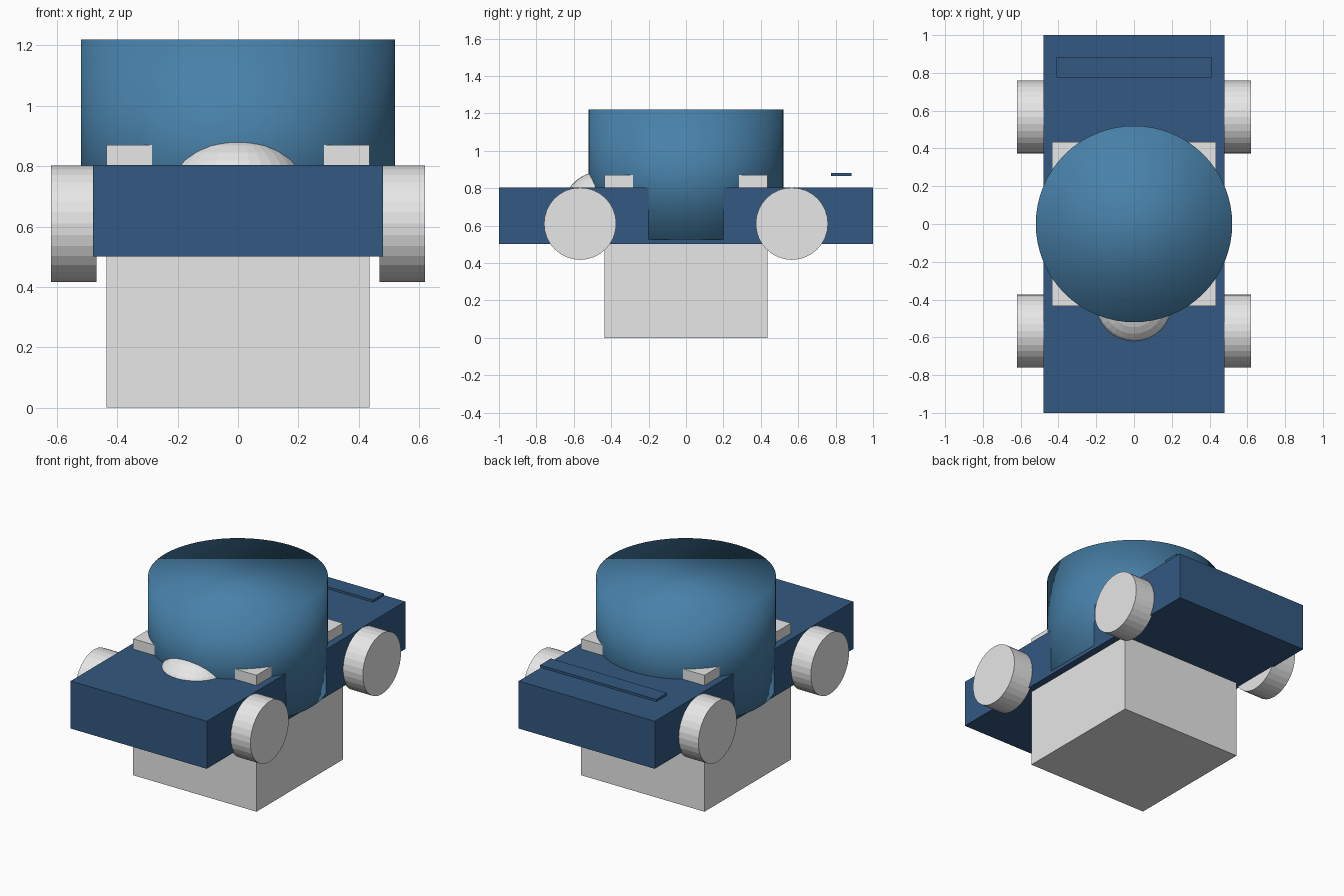
import bpy
from math import pi

cube = bpy.data.objects.get("Cube")
if cube:
    bpy.data.objects.remove(cube, do_unlink=True)


def material(name, rgb):
    mat = bpy.data.materials.new(name)
    mat.use_nodes = True
    color = (*rgb, 1)
    mat.diffuse_color = color
    mat.node_tree.nodes["Principled BSDF"].inputs["Base Color"].default_value = color
    return mat


navy = material("navy blue", (0.033, 0.098, 0.22))
blue = material("mid blue", (0.065, 0.22, 0.40))
grey = material("light grey", (0.8, 0.8, 0.8))


def finish(name, mat):
    obj = bpy.context.object
    obj.name = name
    obj.data.materials.append(mat)
    return obj


def box(name, mat, center, size):
    bpy.ops.mesh.primitive_cube_add(size=1, location=center)
    obj = finish(name, mat)
    obj.scale = size
    return obj


# Base block, its corners poking through the deck
box("base_block", grey, (0, 0, 0.435), (0.87, 0.87, 0.87))

# Long flat car body
box("body", navy, (0, 0, 0.653), (0.96, 2, 0.303))

# Floating rear spoiler
box("spoiler", navy, (0, 0.83, 0.873), (0.82, 0.11, 0.016))

# Round cabin, smooth over its caps too
bpy.ops.mesh.primitive_cylinder_add(vertices=64, radius=0.52, depth=0.695,
                                    location=(0, 0, 0.8725))
finish("cabin", blue)
bpy.ops.object.shade_smooth()

# Domed bump on the bonnet
bpy.ops.mesh.primitive_uv_sphere_add(segments=32, ring_count=16, radius=1,
                                     location=(0, -0.42, 0.72))
bump = finish("bonnet_bump", grey)
bump.scale = (0.228, 0.228, 0.178)

# Wheels
for side, x in (("left", 1), ("right", -1)):
    for end, y in (("front", -1), ("rear", 1)):
        bpy.ops.mesh.primitive_cylinder_add(
            vertices=32, radius=0.193, depth=0.15,
            location=(x * 0.544, y * 0.566, 0.61), rotation=(0, pi / 2, 0))
        finish(f"{end}_{side}_wheel", grey)
